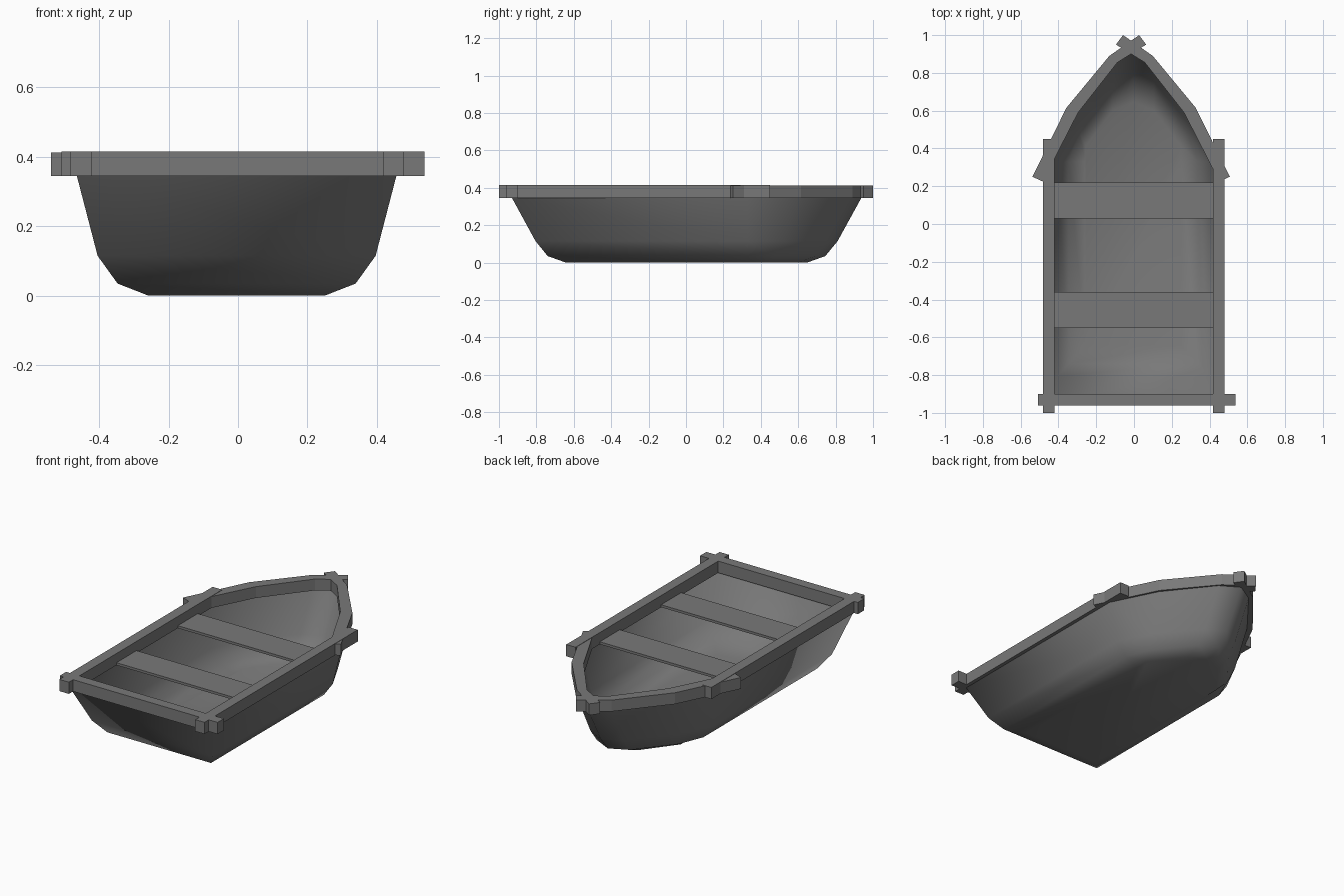
import bpy, bmesh

if "Cube" in bpy.data.objects:
    bpy.data.objects.remove(bpy.data.objects["Cube"])

Z0, Z1 = 0.345, 0.415   # gunwale bottom and top

# Dark grey paint
paint = bpy.data.materials.new("dark_grey")
paint.diffuse_color = (0.19, 0.19, 0.19, 1)
paint.use_nodes = True
paint.node_tree.nodes["Principled BSDF"].inputs["Base Color"].default_value = paint.diffuse_color


def finish(name, bm, smooth=False):
    bmesh.ops.recalc_face_normals(bm, faces=bm.faces)
    me = bpy.data.meshes.new(name)
    bm.to_mesh(me)
    bm.free()
    me.materials.append(paint)
    for p in me.polygons:
        p.use_smooth = smooth
    ob = bpy.data.objects.new(name, me)
    bpy.context.collection.objects.link(ob)
    return ob


def prism(name, pts, z0, z1):
    """Extrude a plan outline between two heights."""
    bm = bmesh.new()
    lo = [bm.verts.new((x, y, z0)) for x, y in pts]
    hi = [bm.verts.new((x, y, z1)) for x, y in pts]
    n = len(pts)
    bm.faces.new(lo[::-1])
    bm.faces.new(hi)
    for i in range(n):
        j = (i + 1) % n
        bm.faces.new((lo[i], lo[j], hi[j], hi[i]))
    return finish(name, bm)


def plank(name, x0, x1, y0, y1, z0=Z0, z1=Z1):
    return prism(name, [(x0, y0), (x1, y0), (x1, y1), (x0, y1)], z0, z1)


# Hull: plan outlines shrinking towards the floor, full in the bow, open on top
def hull_outline(sx, sy):
    sm = (1 + sx) / 2
    half = [(0.46 * sx, -0.93 * sy), (0.46 * sx, 0.33),
            (0.325 * sm, 0.60 * sy), (0.11, 0.87 * sy)]
    return half + [(0, 0.937 * sy)] + [(-x, y) for x, y in reversed(half)]


levels = [(Z0, 1, 1), (0.115, 0.87, 0.865), (0.035, 0.745, 0.795), (0, 0.55, 0.69)]
bm = bmesh.new()
rings = [[bm.verts.new((x - 0.004, y, z)) for x, y in hull_outline(sx, sy)]
         for z, sx, sy in levels]
n = len(rings[0])
for a, b in zip(rings, rings[1:]):
    for i in range(n):
        j = (i + 1) % n
        bm.faces.new((a[i], a[j], b[j], b[i]))
bm.faces.new(rings[-1])
finish("hull", bm, smooth=True)

# Straight gunwales and transom rail with overlapping ends
plank("left_gunwale", -0.483, -0.42, -1.0, 0.45)
plank("right_gunwale", 0.417, 0.478, -1.0, 0.45)
plank("transom_rail", -0.508, 0.537, -0.96, -0.90)

# Bent bow rails crossing at the stem
bow = [(0.5225, 0.25), (0.3425, 0.615), (0.115, 0.89), (-0.0425, 1.0),
       (-0.08, 0.95), (0.0725, 0.855), (0.28, 0.59), (0.467, 0.225)]
for side, s in (("left", -1), ("right", 1)):
    prism(side + "_bow_rail", [(s * x - 0.0155, y) for x, y in bow], Z0, 0.413)

# Seats
plank("front_seat", -0.425, 0.42, 0.03, 0.22, 0.345, 0.36)
plank("rear_seat", -0.425, 0.42, -0.55, -0.36, 0.345, 0.36)
